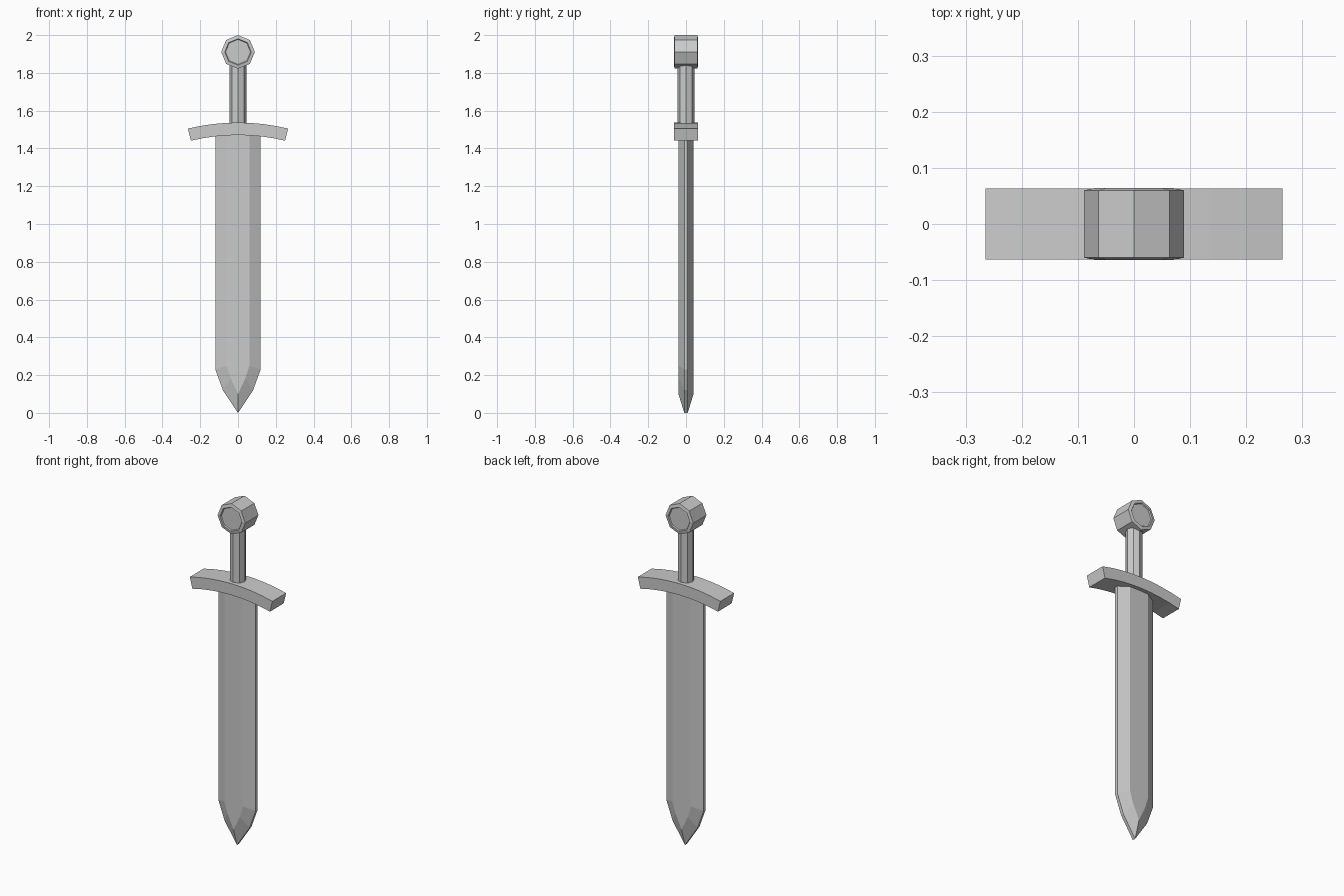
import bpy, bmesh
from math import sin, cos, pi

if "Cube" in bpy.data.objects:
    bpy.data.objects.remove(bpy.data.objects["Cube"])


def make(name, loops, caps=True):
    """Skin a stack of matching closed loops into one flat-shaded object."""
    bm = bmesh.new()
    rings = [[bm.verts.new(p) for p in loop] for loop in loops]
    n = len(rings[0])
    for a, b in zip(rings, rings[1:]):
        for i in range(n):
            j = (i + 1) % n
            bm.faces.new((a[i], a[j], b[j], b[i]))
    if caps:
        bm.faces.new(rings[0])
        bm.faces.new(rings[-1])
    bmesh.ops.recalc_face_normals(bm, faces=bm.faces[:])
    mesh = bpy.data.meshes.new(name)
    bm.to_mesh(mesh)
    bm.free()
    ob = bpy.data.objects.new(name, mesh)
    bpy.context.collection.objects.link(ob)
    return ob


def octagon(r):
    return [(r * cos(i * pi / 4), r * sin(i * pi / 4)) for i in range(8)]


# Blade: narrow edge outline and raised flat outline, mirrored in x
def outline(half, y):
    right = [(x, y, z) for x, z in half]
    left = [(-x, y, z) for x, z in half[-2::-1]]
    return right + left


edge = [(0.12, 1.49), (0.12, 0.23), (0.08, 0.12), (0, 0.0)]
flat = [(0.06, 1.49), (0.06, 0.25), (0.04, 0.185), (0, 0.10)]
make("blade", [outline(flat, -0.04), outline(edge, -0.009),
               outline(edge, 0.009), outline(flat, 0.04)])

# Crossguard: rectangular section swept along a shallow arc
R, T, W, SEG = 1.11, 0.066, 0.063, 8
guard = []
for i in range(SEG + 1):
    a = 0.241 * (2 * i / SEG - 1)
    guard.append([(r * sin(a), y, 1.537 - R + r * cos(a))
                  for r, y in ((R, -W), (R, W), (R - T, W), (R - T, -W))])
make("crossguard", guard)

# Grip: eight-sided column
make("grip", [[(x, y, z) for x, y in octagon(0.044)] for z in (1.5, 1.86)])

# Pommel: eight-sided disc with raised rims and shallow recessed faces
rim = [(0.066, 0.058), (0.07, 0.064), (0.089, 0.060)]
profile = [(r, -y) for r, y in rim] + [(r, y) for r, y in reversed(rim)]
make("pommel", [[(x, y, 1.911 + z) for x, z in octagon(r)] for r, y in profile])
